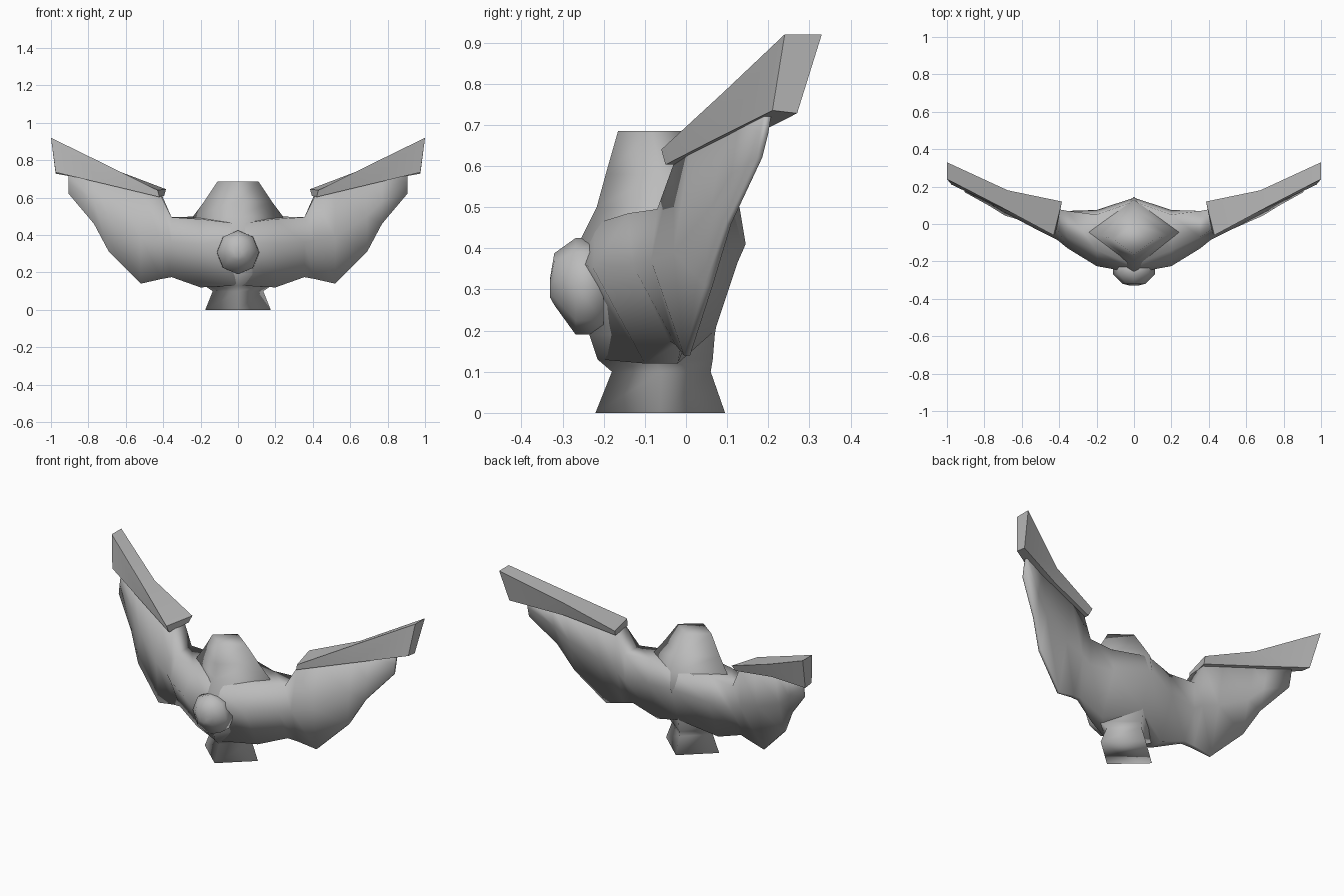
import bpy, bmesh, math
from mathutils import Vector

cube = bpy.data.objects.get("Cube")
if cube:
    bpy.data.objects.remove(cube, do_unlink=True)

GREY = (0.5, 0.5, 0.5, 1.0)
stone = bpy.data.materials.new("plain grey")
stone.use_nodes = True
stone.diffuse_color = GREY
stone.node_tree.nodes["Principled BSDF"].inputs["Base Color"].default_value = GREY


def loft(name, rings, sharp_angle, mirrored=False):
    """Skin a list of equal-length point rings, cap both ends."""
    bm = bmesh.new()
    loops = [[bm.verts.new(Vector(p)) for p in ring] for ring in rings]
    count = len(loops[0])
    for low, high in zip(loops, loops[1:]):
        for i in range(count):
            j = (i + 1) % count
            bm.faces.new((low[i], low[j], high[j], high[i]))
    bm.faces.new(loops[0][::-1])
    bm.faces.new(loops[-1])
    bmesh.ops.recalc_face_normals(bm, faces=bm.faces)
    mesh = bpy.data.meshes.new(name)
    bm.to_mesh(mesh)
    bm.free()
    mesh.materials.append(stone)
    obj = bpy.data.objects.new(name, mesh)
    bpy.context.collection.objects.link(obj)
    if mirrored:
        obj.modifiers.new("mirror", "MIRROR")
    bpy.ops.object.select_all(action="DESELECT")
    obj.select_set(True)
    bpy.context.view_layer.objects.active = obj
    bpy.ops.object.shade_smooth_by_angle(angle=math.radians(sharp_angle))
    return obj


def diamond_ring(z, half, front, back):
    """Four-cornered section with its corners on the axes."""
    middle = (front + back) / 2
    return [(0, front, z), (half, middle, z), (0, back, z), (-half, middle, z)]


def boss_ring(y, half, low, high):
    """Upright eight-sided section facing the front."""
    middle, reach = (low + high) / 2, (high - low) / 2
    angles = [math.tau * i / 8 for i in range(8)]
    return [(half * math.cos(a), y, middle + reach * math.sin(a)) for a in angles]


# Flared foot, torso and neck stump in one diamond column
torso_levels = [
    (0, 0.175, -0.22, 0.095),
    (0.1, 0.135, -0.18, 0.06),
    (0.13, 0.18, -0.215, 0.065),
    (0.19, 0.22, -0.235, 0.07),
    (0.27, 0.24, -0.255, 0.083),
    (0.41, 0.25, -0.262, 0.145),
    (0.5, 0.24, -0.217, 0.13),
    (0.58, 0.18, -0.195, 0.075),
    (0.685, 0.11, -0.165, 0),
]
loft("torso_and_foot", [diamond_ring(*level) for level in torso_levels], 180)

# Rounded boss on the chest
loft("chest_boss", [boss_ring(-0.2, 0.115, 0.19, 0.425),
                    boss_ring(-0.268, 0.112, 0.19, 0.425),
                    boss_ring(-0.32, 0.06, 0.262, 0.388),
                    boss_ring(-0.33, 0.02, 0.28, 0.33)], 180)

# Wings: (y, z) sections ordered top front, front, bottom front,
# bottom back, back, top back
wing_sections = {
    0: [(-0.22, 0.46), (-0.262, 0.37), (-0.21, 0.13), (0.07, 0.2), (0.14, 0.41), (0.12, 0.5)],
    0.2: [(-0.14, 0.485), (-0.225, 0.35), (-0.1, 0.12), (-0.02, 0.12), (0.075, 0.36), (0.05, 0.5)],
    0.355: [(-0.07, 0.495), (-0.13, 0.36), (-0.04, 0.175), (-0.01, 0.175), (0.07, 0.34), (0.07, 0.495)],
    0.41: [(-0.03, 0.605), (-0.085, 0.37), (-0.025, 0.165), (0, 0.165), (0.07, 0.38), (0.08, 0.62)],
    0.52: [(0.01, 0.64), (-0.03, 0.39), (-0.005, 0.14), (0.01, 0.14), (0.07, 0.42), (0.11, 0.66)],
    0.69: [(0.095, 0.69), (0.06, 0.5), (0.045, 0.31), (0.065, 0.31), (0.11, 0.5), (0.15, 0.7)],
    0.77: [(0.13, 0.71), (0.11, 0.58), (0.095, 0.46), (0.11, 0.46), (0.14, 0.58), (0.17, 0.72)],
    0.905: [(0.19, 0.73), (0.18, 0.68), (0.17, 0.62), (0.185, 0.62), (0.2, 0.68), (0.21, 0.74)],
}
left_wing = [[(x, y, z) for y, z in section] for x, section in wing_sections.items()]
right_wing = [[(-x, y, z) for x, y, z in ring] for ring in left_wing[:0:-1]]
loft("wings", right_wing + left_wing, 180)

# Slabs along the top of each wing: top front, top back, bottom back, bottom front
slab_rings = [
    [(0.43, -0.06, 0.64), (0.385, 0.12, 0.645), (0.395, 0.1, 0.61), (0.42, -0.05, 0.603)],
    [(0.71, 0.09, 0.778), (0.675, 0.18, 0.755), (0.68, 0.165, 0.675), (0.7, 0.08, 0.67)],
    [(1, 0.24, 0.92), (1, 0.33, 0.92), (0.975, 0.27, 0.728), (0.975, 0.21, 0.735)],
]
loft("wing_top_slabs", slab_rings, 65, mirrored=True)
